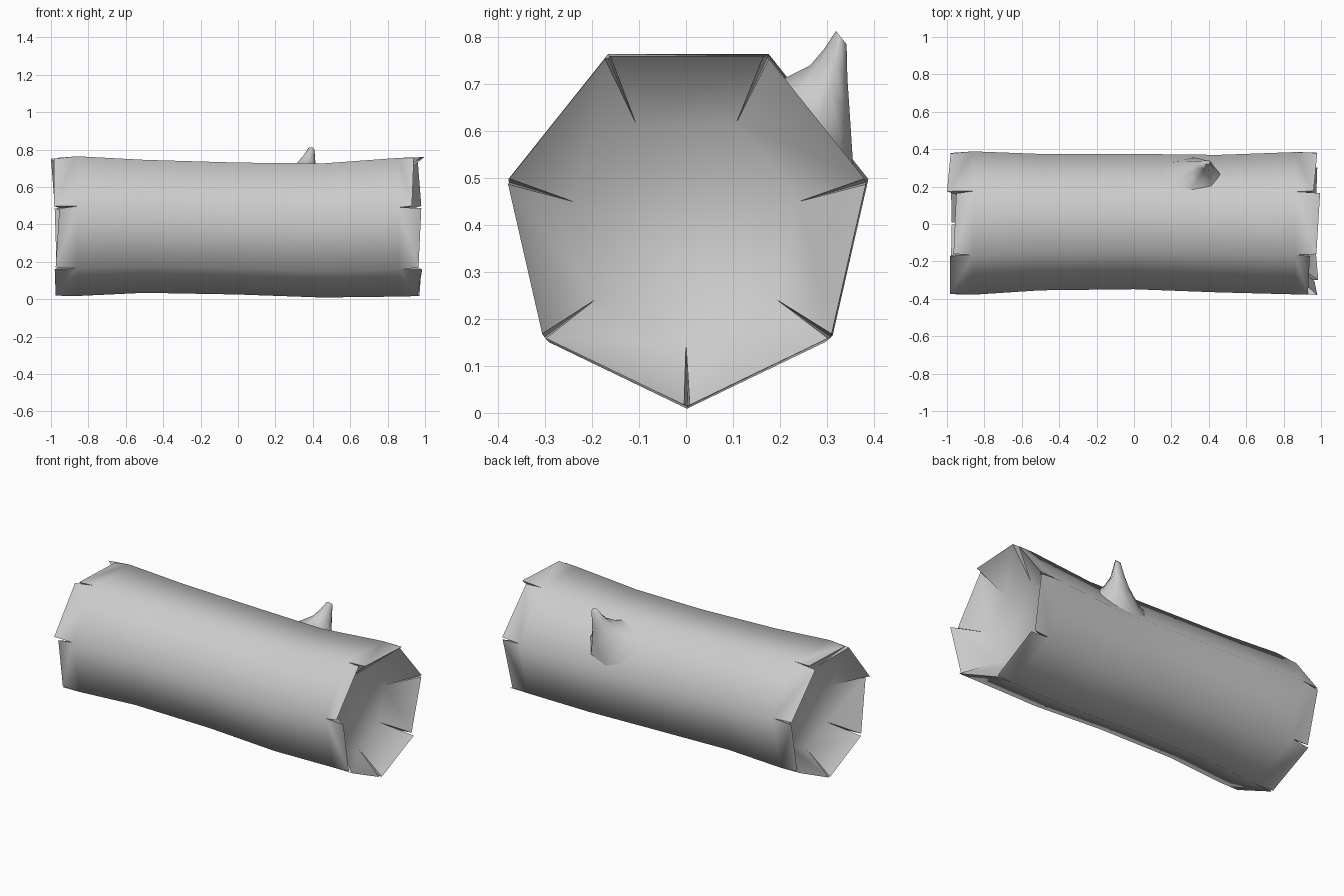
import bpy, bmesh, math
from mathutils import Vector

if "Cube" in bpy.data.objects:
    bpy.data.objects.remove(bpy.data.objects["Cube"])

N = 7


def ring_point(x, r, cy, cz, i):
    a = 2 * math.pi * i / N
    return Vector((x, cy + r * math.sin(a), cz - r * math.cos(a)))


def finish(bm, name, angle):
    bmesh.ops.recalc_face_normals(bm, faces=bm.faces)
    me = bpy.data.meshes.new(name)
    bm.to_mesh(me)
    bm.free()
    ob = bpy.data.objects.new(name, me)
    bpy.context.collection.objects.link(ob)
    bpy.ops.object.select_all(action='DESELECT')
    ob.select_set(True)
    bpy.context.view_layer.objects.active = ob
    bpy.ops.object.shade_smooth_by_angle(angle=math.radians(angle))
    return ob


def bridge(bm, a, b):
    n = len(a)
    for i in range(n):
        j = (i + 1) % n
        bm.faces.new((a[i], a[j], b[j], b[i]))


# Log body: gently waisted heptagonal tube (x, radius, centre y, centre z)
sections = [(-.86, .393, .005, .410), (-.5, .374, .010, .408), (0, .371, .013, .396),
            (.45, .377, .002, .386), (.86, .390, .004, .404)]
bm = bmesh.new()
rings = [[bm.verts.new(ring_point(*s, i)) for i in range(N)] for s in sections]
for a, b in zip(rings, rings[1:]):
    bridge(bm, a, b)


# Broken ends: one tapered splinter per side, around a recessed cap
def broken_end(ring, sign, r, cz, lengths):
    inner = [bm.verts.new(ring_point(sign * .82, .247, 0, .395, i)) for i in range(N)]
    for k in range(N):
        j = (k + 1) % N
        p, q = ring_point(0, r, .002, cz, k), ring_point(0, r, .002, cz, j)
        a, b = p.lerp(q, .02), q.lerp(p, .02)
        a.x, b.x = sign * lengths[k][0], sign * lengths[k][1]
        a, b = bm.verts.new(a), bm.verts.new(b)
        bm.faces.new((ring[k], ring[j], b, a))
        bm.faces.new((a, b, inner[j], inner[k]))
        bm.faces.new((ring[k], a, inner[k]))
        bm.faces.new((ring[j], inner[j], b))
    bm.faces.new(inner)


broken_end(rings[-1], 1, .392, .406,
           [(.97, .98), (.96, .975), (.98, .96), (.995, .975),
            (.94, .93), (.98, .965), (.985, .96)])
broken_end(rings[0], -1, .389, .405,
           [(.975, .98), (.97, .98), (.98, 1.0), (.95, .965),
            (.985, .985), (.955, .975), (.98, .975)])
finish(bm, "log", 58)

# Branch stub: flared loft on the upper back side, leaning up and to +x
origin = Vector((0, .268, .598))
out = Vector((0, .782, .623))
up = Vector((0, -.623, .782))
# x centre, up centre, out, x radius, up radius
loft = [(.29, .0, -.012, .18, .15), (.325, .01, .028, .115, .115),
        (.355, .045, .085, .062, .068), (.375, .082, .13, .038, .04),
        (.39, .118, .174, .019, .018)]
bm = bmesh.new()
stub = []
for x, t, n, rx, rt in loft:
    row = []
    for i in range(8):
        a = 2 * math.pi * i / 8
        p = origin + up * (t + rt * math.sin(a)) + out * n
        p.x = x + rx * math.cos(a)
        row.append(bm.verts.new(p))
    stub.append(row)
for a, b in zip(stub, stub[1:]):
    bridge(bm, a, b)
bm.faces.new(stub[0])
bm.faces.new(stub[-1])
finish(bm, "branch_stub", 70)
